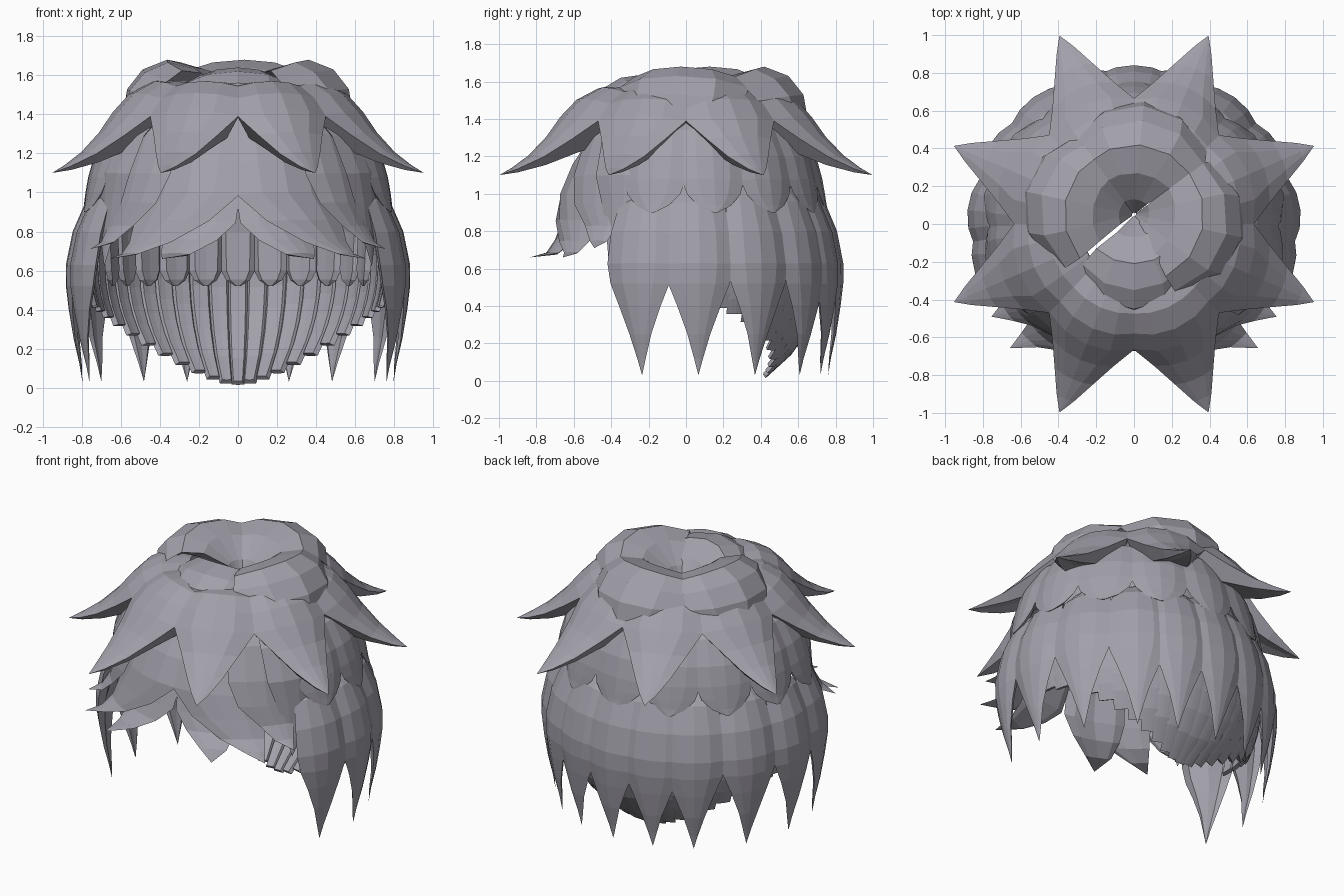
import bpy, bmesh, math
from mathutils import Vector

cube = bpy.data.objects.get("Cube")
if cube:
    bpy.data.objects.remove(cube)

hair = bpy.data.materials.new("ash grey hair")
hair.use_nodes = True
COLOR = (0.36, 0.35, 0.40, 1)
hair.diffuse_color = COLOR
hair.node_tree.nodes["Principled BSDF"].inputs["Base Color"].default_value = COLOR

OUTER = (-1, -0.5, 0, 0.5, 1)
INNER = (0.7, 0, -0.7)


def add_lock(bm, azimuth, path, thick=0.06, bulge=0.2, sx=1, sy=1, turn=1):
    """Sweep an arched section along (radius, height, half angle, swing) rows."""
    widest = max(p[2] for p in path)
    rings = []
    for i, row in enumerate(path):
        r, z, half = row[:3]
        swing = row[3] if len(row) > 3 else 0
        a, b = path[max(i - 1, 0)], path[min(i + 1, len(path) - 1)]
        normal = Vector((a[1] - b[1], b[0] - a[0])).normalized()
        width = r * math.radians(half)
        ring = []
        for us, depth in ((OUTER, 0), (INNER, thick * half / widest)):
            for u in us:
                d = depth + bulge * width * u * u
                rr, zz = r - normal.x * d, z - normal.y * d
                ang = math.radians(azimuth + turn * (swing + u * half))
                ring.append(bm.verts.new((sx * rr * math.cos(ang), sy * rr * math.sin(ang), zz)))
        rings.append(ring)
    n = len(rings[0])
    for lo, hi in zip(rings, rings[1:]):
        for k in range(n):
            bm.faces.new((lo[k], lo[(k + 1) % n], hi[(k + 1) % n], hi[k]))
    bm.faces.new(rings[0])
    bm.faces.new(rings[-1])


def finish(name, bm):
    bmesh.ops.remove_doubles(bm, verts=bm.verts, dist=0.0005)
    bmesh.ops.recalc_face_normals(bm, faces=bm.faces)
    mesh = bpy.data.meshes.new(name)
    bm.to_mesh(mesh)
    bm.free()
    mesh.materials.append(hair)
    obj = bpy.data.objects.new(name, mesh)
    bpy.context.scene.collection.objects.link(obj)
    return obj


def layer(name, azimuths, path, **options):
    bm = bmesh.new()
    for az in azimuths:
        add_lock(bm, az, path, **options)
    return finish(name, bm)


def mirrored(name, from_front, path, **options):
    bm = bmesh.new()
    for side in (-1, 1):
        add_lock(bm, -90 + side * from_front, path, turn=side, **options)
    finish(name, bm)


# Crown: rounded tufts folding into a whorl set slightly back
TUFT = [(0.01, 1.40, 46), (0.08, 1.53, 47), (0.22, 1.64, 50), (0.37, 1.68, 51),
        (0.50, 1.63, 50), (0.58, 1.53, 44), (0.60, 1.42, 36)]
FRONT_TUFT = [(0.01, 1.42, 36), (0.12, 1.56, 44), (0.26, 1.64, 48),
              (0.40, 1.62, 46), (0.50, 1.56, 39), (0.53, 1.46, 30)]
for crown in (layer("crown_tufts", (-12, 85, 168), TUFT, thick=0.08, bulge=0.17),
              layer("front_crown_tuft", (-90,), FRONT_TUFT, thick=0.08)):
    crown.location.y = 0.05

# Upper ring of large flared spikes
SPIKE = [(0.30, 1.57, 24), (0.48, 1.57, 24), (0.60, 1.51, 24), (0.69, 1.42, 23),
         (0.78, 1.31, 14), (0.89, 1.21, 7.5), (1.0, 1.14, 3), (1.08, 1.10, 0)]
layer("upper_spikes", [22.5 + 45 * k for k in range(8)], SPIKE,
      thick=0.2, bulge=0.14, sx=0.955)

# Middle layer over the sides and back
MIDDLE = [(0.50, 1.48, 16), (0.66, 1.35, 15), (0.74, 1.20, 15), (0.775, 1.08, 14),
          (0.79, 1.0, 11.5), (0.80, 0.94, 7), (0.81, 0.90, 1)]
layer("middle_locks", [90 + 26 * (k - 4) for k in range(9)], MIDDLE,
      thick=0.05, bulge=0.1, sy=0.94)

# Long lower locks around the sides and back
LONG = [(0.70, 1.04, 9), (0.78, 0.96, 11.5), (0.85, 0.80, 13), (0.885, 0.63, 13.2),
        (0.885, 0.52, 11.8), (0.87, 0.40, 8.4), (0.845, 0.25, 4.5), (0.815, 0.12, 1.8),
        (0.80, 0.03, 0)]
STEPS = (19, 37, 61, 85, 108)
layer("long_lower_locks", [90] + [90 + s * a for a in STEPS for s in (-1, 1)], LONG,
      thick=0.06, bulge=0.16, sy=0.95)

# Fringe: swept locks, mirrored left and right
FRINGE = [(0.46, 1.42, 25), (0.54, 1.28, 25), (0.62, 1.16, 25), (0.69, 1.0, 23),
          (0.73, 0.86, 18, 8), (0.77, 0.75, 10, 15), (0.83, 0.69, 4, 20), (0.93, 0.66, 0, 23)]
mirrored("swept_fringe", 22, FRINGE, bulge=0.08, thick=0.05)
UNDER = [(0.54, 1.2, 18), (0.63, 1.0, 18), (0.68, 0.85, 17, 1), (0.72, 0.76, 12, 4),
         (0.79, 0.69, 6, 7), (0.92, 0.66, 0, 8)]
mirrored("under_fringe", 17, UNDER, bulge=0.08, thick=0.04)
OUTER_FRINGE = [(0.50, 1.46, 20), (0.63, 1.3, 19), (0.71, 1.1, 18), (0.745, 0.95, 14, 1),
                (0.77, 0.83, 8, 5), (0.82, 0.75, 4, 7), (0.90, 0.71, 0, 9)]
mirrored("outer_fringe", 48, OUTER_FRINGE, bulge=0.08, thick=0.05)
TEMPLE = [(0.50, 1.46, 18), (0.67, 1.3, 17), (0.75, 1.1, 15), (0.76, 0.95, 11),
          (0.77, 0.80, 6, -2), (0.80, 0.62, 0, -5)]
mirrored("temple_lock", 64, TEMPLE, bulge=0.08, thick=0.05)

# Nape: narrow strips curving under, shorter towards the sides
bm = bmesh.new()
for k in range(25):
    az = 7.5 * k
    bottom = 0.015 + 0.4 * math.cos(math.radians(az)) ** 2
    rows = []
    for j in range(9):
        z = 1.0 + (bottom - 1.0) * j / 8
        rows.append((0.78 * math.sqrt(1 - ((z - 0.62) / 0.74) ** 2), z, 4.3))
    add_lock(bm, az, rows, thick=0.025, bulge=0.04, sy=0.95)
finish("nape_shell", bm)

# Short inner locks lining the back of the head
LINING = [(0.55, 1.4, 7.6), (0.67, 1.1, 7.6), (0.71, 0.8, 7.6), (0.70, 0.6, 7.2),
          (0.69, 0.55, 5), (0.685, 0.52, 1)]
layer("inner_lining", [90 + 14 * (k - 5) for k in range(11)], LINING,
      thick=0.03, bulge=0.03, sy=0.95)
